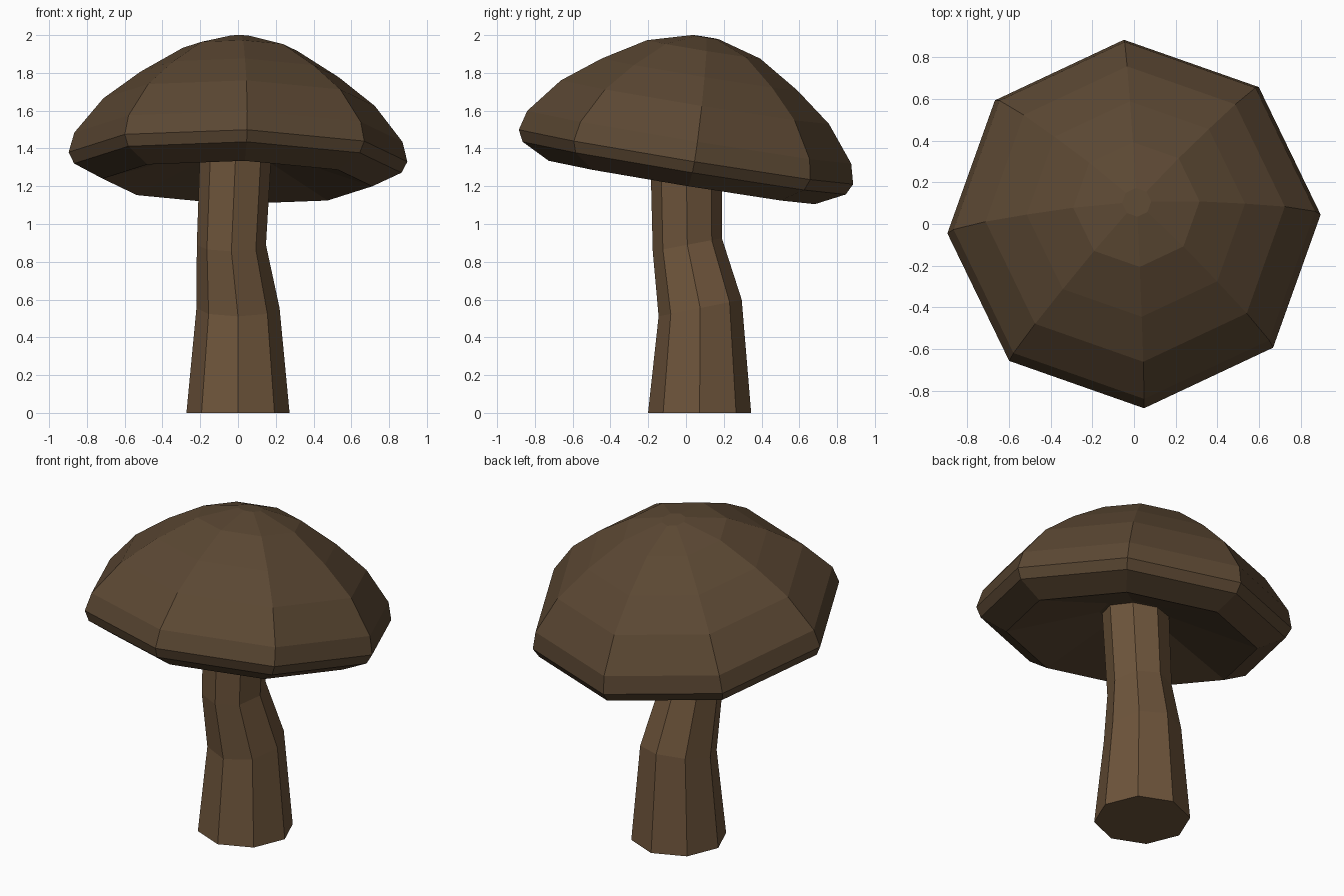
import bpy, bmesh, math
from mathutils import Matrix, Vector

if "Cube" in bpy.data.objects:
    bpy.data.objects.remove(bpy.data.objects["Cube"])

SIDES = 8


def material(name, color):
    mat = bpy.data.materials.new(name)
    mat.diffuse_color = color
    mat.use_nodes = True
    mat.node_tree.nodes["Principled BSDF"].inputs["Base Color"].default_value = mat.diffuse_color
    return mat


def octagon(radius, turn=0.0):
    return [Vector((radius * math.cos(a), radius * math.sin(a), 0))
            for a in (math.radians(turn) + math.tau * i / SIDES for i in range(SIDES))]


def skin(name, rings, mat):
    """Bridge a stack of rings with quads and close both ends."""
    bm = bmesh.new()
    loops = [[bm.verts.new(p) for p in ring] for ring in rings]
    for low, high in zip(loops, loops[1:]):
        for i in range(SIDES):
            j = (i + 1) % SIDES
            bm.faces.new((low[i], low[j], high[j], high[i]))
    bm.faces.new(loops[0][::-1])
    bm.faces.new(loops[-1])
    bmesh.ops.recalc_face_normals(bm, faces=bm.faces)
    mesh = bpy.data.meshes.new(name)
    bm.to_mesh(mesh)
    bm.free()
    mesh.materials.append(mat)
    obj = bpy.data.objects.new(name, mesh)
    bpy.context.collection.objects.link(obj)
    return obj


# Stem: bent tapering octagon; (centre x, y, z, radius, slope along y)
stem_sections = [
    (0.00, 0.072, 0.00, 0.273, 0.0),
    (0.00, 0.075, 0.555, 0.22, 0.2),
    (-0.035, 0.007, 0.89, 0.183, 0.19),
    (-0.01, 0.00, 1.42, 0.19, 0.0),
]
stem_rings = [[Vector((x + p.x, y + p.y, z + slope * p.y)) for p in octagon(r)]
              for x, y, z, r, slope in stem_sections]
skin("stem", stem_rings, material("stem_brown", (0.155, 0.09, 0.044, 1)))

# Cap: lathed octagon profile (radius, height along axis), hollow underside to crown
cap_profile = [
    (0.20, 0.02), (0.715, -0.137), (0.868, -0.06), (0.898, 0.0), (0.87, 0.106),
    (0.72, 0.294), (0.525, 0.443), (0.304, 0.577), (0.07, 0.643),
]
axis = Vector((0.02, 0.164, 1)).normalized()
tilt = (Matrix.Translation((0, 0, 1.355))
        @ Vector((0, 0, 1)).rotation_difference(axis).to_matrix().to_4x4())
cap_rings = [[tilt @ (p + Vector((0, 0, h))) for p in octagon(r, 3)]
             for r, h in cap_profile]
skin("cap", cap_rings, material("cap_brown", (0.105, 0.064, 0.033, 1)))
